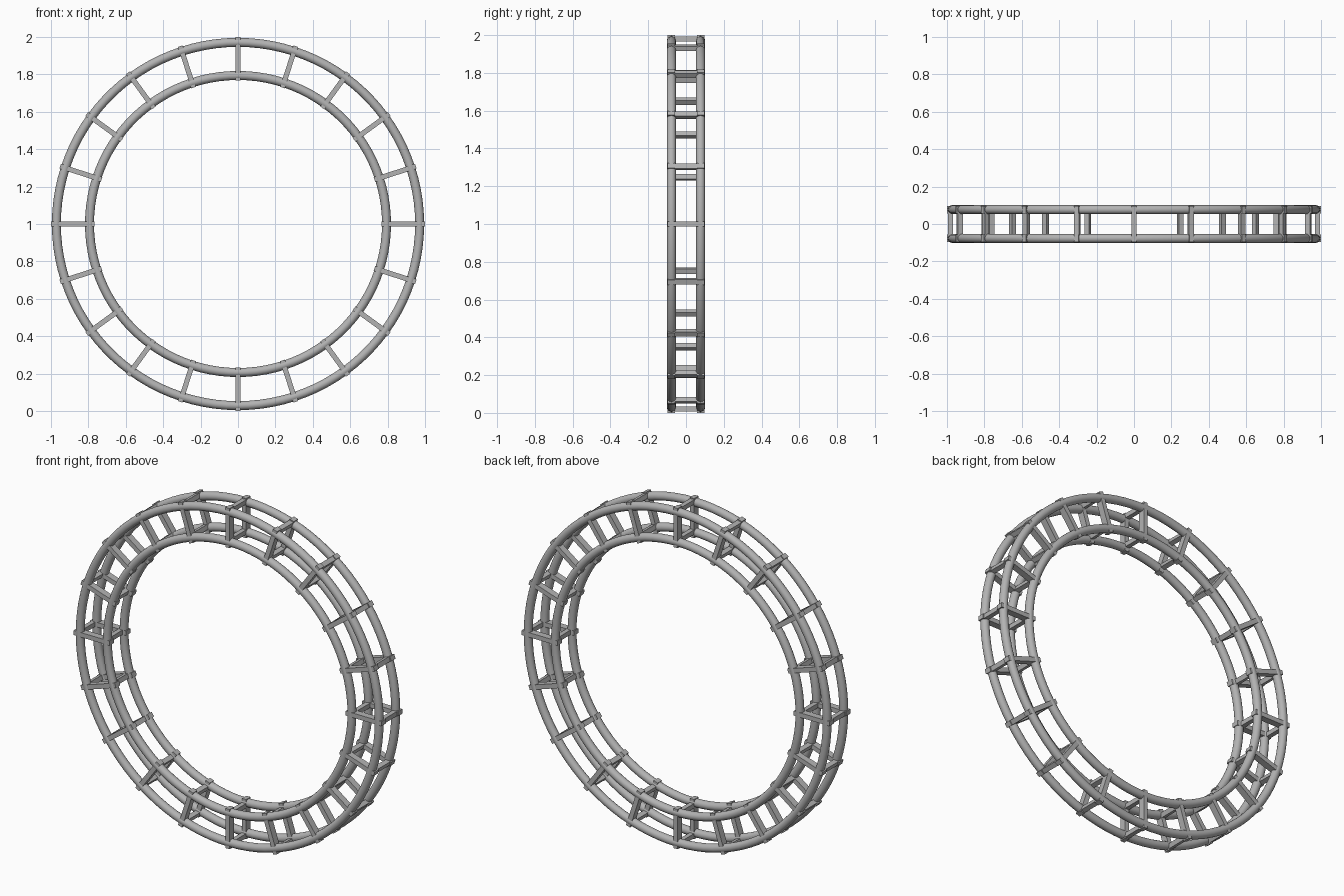
import bpy, math
from mathutils import Matrix, Vector

if "Cube" in bpy.data.objects:
    bpy.data.objects.remove(bpy.data.objects["Cube"])

COUNT = 20            # bays around the circle
R_OUT, R_IN = 0.971, 0.794
TUBE = 0.024
Y_TUBE = 0.077
BAR = 0.027
CENTRE = Vector((0, 0, 1))

steel = bpy.data.materials.new("steel grey")
steel.diffuse_color = (0.45, 0.45, 0.45, 1)
steel.use_nodes = True
steel.node_tree.nodes["Principled BSDF"].inputs["Base Color"].default_value = steel.diffuse_color


def ring(name, radius, y):
    bpy.ops.mesh.primitive_torus_add(
        major_radius=radius, minor_radius=TUBE, major_segments=100,
        minor_segments=16, location=(0, y, 1), rotation=(math.pi / 2, 0, 0))
    ob = bpy.context.object
    ob.name = name
    ob.data.materials.append(steel)
    bpy.ops.object.shade_smooth_by_angle(angle=math.radians(40))


def bar(name, angle, radius, y, size):
    """Box of size (radial, depth, tangential) at a polar position."""
    bpy.ops.mesh.primitive_cube_add(size=1)
    ob = bpy.context.object
    ob.name = name
    ob.data.transform(Matrix.Translation(CENTRE)
                      @ Matrix.Rotation(-angle, 4, 'Y')
                      @ Matrix.Translation((radius, y, 0))
                      @ Matrix.Diagonal((*size, 1)))
    ob.data.materials.append(steel)


# Four main tubes
for side, y in (("front", -Y_TUBE), ("back", Y_TUBE)):
    ring(side + "_outer_tube", R_OUT, y)
    ring(side + "_inner_tube", R_IN, y)

for i in range(COUNT):
    a = 2 * math.pi * i / COUNT
    # Radial struts, passing just through both tubes
    lo, hi = R_IN - TUBE - 0.003, 1.0
    for side, y in (("front", -Y_TUBE), ("back", Y_TUBE)):
        bar(side + "_radial_strut", a, (lo + hi) / 2, y, (hi - lo, 0.04, BAR))
    # Cross rungs joining front and back
    bar("outer_cross_rung", a, R_OUT + 0.009, 0, (BAR, 2 * Y_TUBE, BAR))
    bar("inner_cross_rung", a, R_IN + 0.009, 0, (BAR, 2 * Y_TUBE, BAR))
